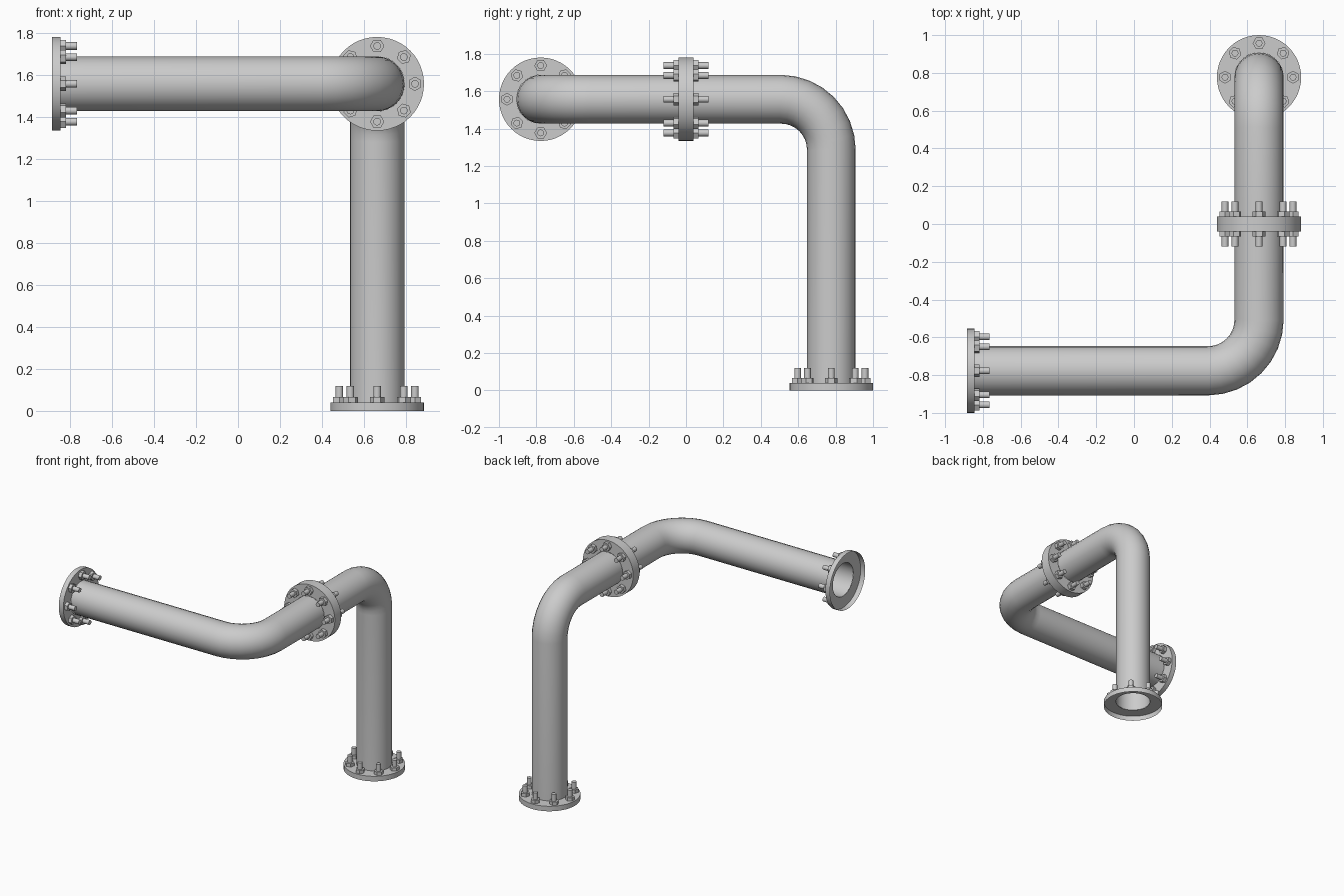
import bpy
import bmesh
from math import pi, cos, sin
from mathutils import Vector, Matrix

cube = bpy.data.objects.get("Cube")
if cube:
    bpy.data.objects.remove(cube, do_unlink=True)

PIPE_R, BEND_R = 0.13, 0.27
FLANGE_R, FLANGE_H = 0.223, 0.04
BOLT_RING, BOLT_COUNT = 0.18, 8
SEAT_X, SIDE_Y, TOP_Z = 0.662, 0.777, 1.557

metal = bpy.data.materials.new("grey metal")
metal.use_nodes = True
GREY = (0.6, 0.6, 0.6, 1)
metal.diffuse_color = GREY
metal.node_tree.nodes["Principled BSDF"].inputs["Base Color"].default_value = GREY


def smooth(obj):
    bpy.ops.object.select_all(action="DESELECT")
    obj.select_set(True)
    bpy.context.view_layer.objects.active = obj
    bpy.ops.object.shade_smooth_by_angle(angle=pi / 6)


def add_mesh(name, bm, matrix):
    mesh = bpy.data.meshes.new(name)
    bm.to_mesh(mesh)
    bm.free()
    mesh.materials.append(metal)
    obj = bpy.data.objects.new(name, mesh)
    bpy.context.collection.objects.link(obj)
    obj.matrix_world = matrix
    smooth(obj)


def pipe(name, start, corner, end, steps=8):
    """Open tube with one rounded elbow."""
    start, corner, end = Vector(start), Vector(corner), Vector(end)
    a, b = (start - corner).normalized(), (end - corner).normalized()
    centre = corner + BEND_R * (a + b)
    path = [start]
    for i in range(steps + 1):
        t = i / steps * pi / 2
        path.append(centre - BEND_R * (b * cos(t) + a * sin(t)))
    path.append(end)

    curve = bpy.data.curves.new(name, "CURVE")
    curve.dimensions = "3D"
    curve.bevel_depth = PIPE_R
    curve.bevel_resolution = 10
    spline = curve.splines.new("POLY")
    spline.points.add(len(path) - 1)
    for point, co in zip(spline.points, path):
        point.co = (*co, 1)
    curve.materials.append(metal)
    obj = bpy.data.objects.new(name, curve)
    bpy.context.collection.objects.link(obj)
    bpy.ops.object.select_all(action="DESELECT")
    obj.select_set(True)
    bpy.context.view_layer.objects.active = obj
    bpy.ops.object.convert(target="MESH")
    smooth(bpy.context.view_layer.objects.active)


def flange(name, location, axis):
    """Open-backed collar with a ring of nuts and bolts pointing along axis."""
    turn = Vector(axis).to_track_quat("Z", "Y").to_matrix().to_4x4()
    matrix = Matrix.Translation(location) @ turn

    # Rim wall and annular plate, spun from an L-shaped profile
    bm = bmesh.new()
    profile = [(FLANGE_R, 0), (FLANGE_R, FLANGE_H), (PIPE_R, FLANGE_H)]
    verts = [bm.verts.new((r, 0, z)) for r, z in profile]
    edges = [bm.edges.new(pair) for pair in zip(verts, verts[1:])]
    bmesh.ops.spin(bm, geom=verts + edges, cent=(0, 0, 0), axis=(0, 0, 1),
                   angle=2 * pi, steps=48)
    bmesh.ops.remove_doubles(bm, verts=bm.verts, dist=0.0001)
    bmesh.ops.recalc_face_normals(bm, faces=bm.faces)
    if max(bm.faces, key=lambda f: f.calc_center_median().z).normal.z < 0:
        bmesh.ops.reverse_faces(bm, faces=bm.faces)
    add_mesh(name, bm, matrix)

    # Hexagonal nuts with round bolt ends
    bm = bmesh.new()
    for i in range(BOLT_COUNT):
        spot = Matrix.Rotation(2 * pi * i / BOLT_COUNT, 4, "Z") @ \
            Matrix.Translation((BOLT_RING, 0, FLANGE_H))
        for sides, radius, height in ((6, 0.034, 0.026), (16, 0.018, 0.08)):
            bmesh.ops.create_cone(
                bm, cap_ends=True, segments=sides, radius1=radius,
                radius2=radius, depth=height,
                matrix=spot @ Matrix.Translation((0, 0, height / 2)))
    add_mesh(name + "_bolts", bm, matrix)


# Two bent pipe sections meeting at the middle joint
pipe("rising_pipe", (SEAT_X, SIDE_Y, FLANGE_H), (SEAT_X, SIDE_Y, TOP_Z),
     (SEAT_X, FLANGE_H, TOP_Z))
pipe("side_pipe", (SEAT_X, -FLANGE_H, TOP_Z), (SEAT_X, -SIDE_Y, TOP_Z),
     (-0.885 + FLANGE_H, -SIDE_Y, TOP_Z))

# End flanges and the back-to-back pair at the joint
flange("base_flange", (SEAT_X, SIDE_Y, 0), (0, 0, 1))
flange("side_flange", (-0.885, -SIDE_Y, TOP_Z), (1, 0, 0))
flange("joint_flange_back", (SEAT_X, 0, TOP_Z), (0, 1, 0))
flange("joint_flange_front", (SEAT_X, 0, TOP_Z), (0, -1, 0))
